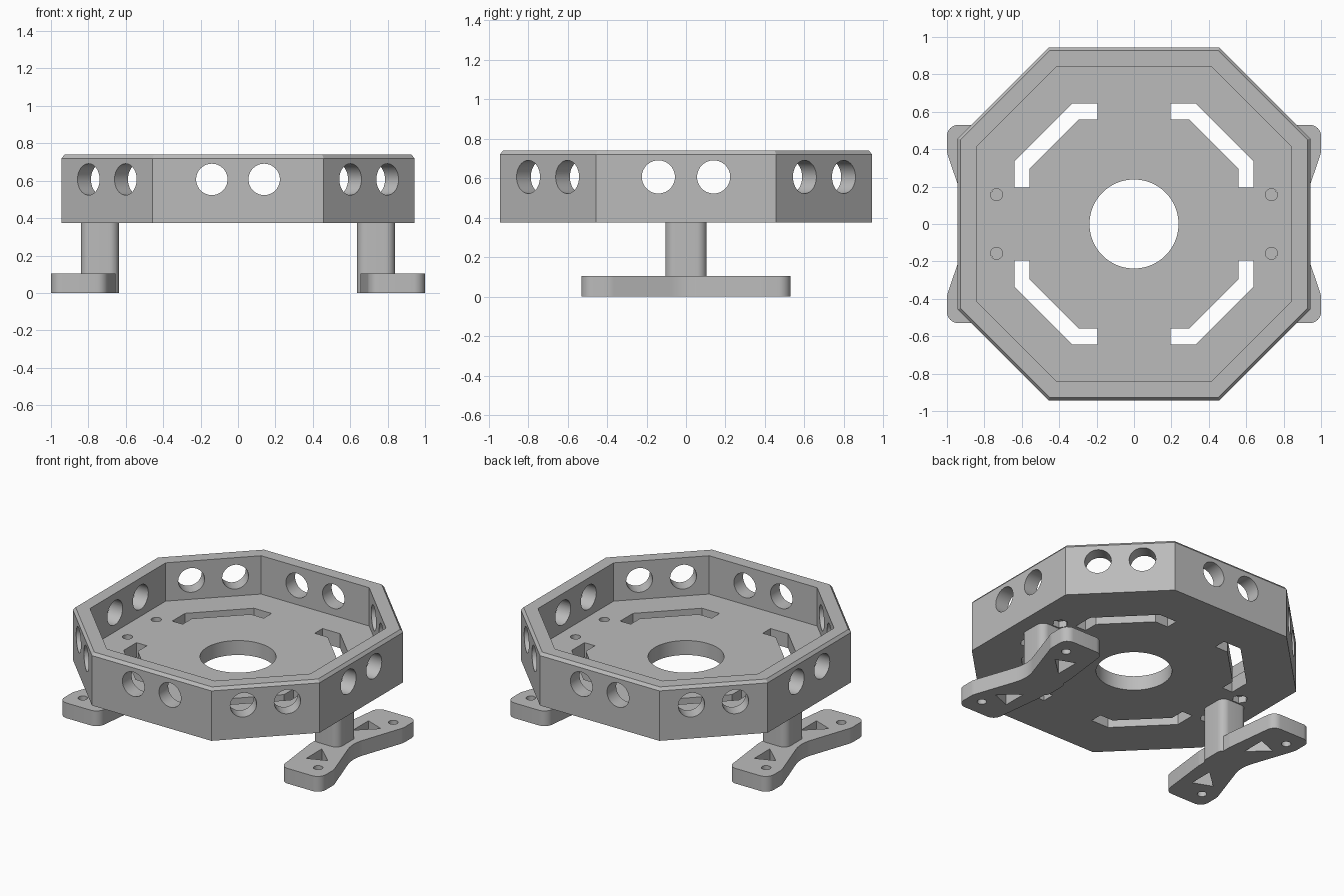
import bpy, bmesh, math
from mathutils import Matrix, Vector

cube = bpy.data.objects.get("Cube")
if cube:
    bpy.data.objects.remove(cube, do_unlink=True)

grey = bpy.data.materials.new("plain_grey")
grey.use_nodes = True
GREY = (0.5, 0.5, 0.5, 1)
grey.diffuse_color = GREY
grey.node_tree.nodes["Principled BSDF"].inputs["Base Color"].default_value = GREY


def loft(name, rings):
    """Closed solid through a list of equal-length rings of points."""
    bm = bmesh.new()
    loops = [[bm.verts.new(p) for p in ring] for ring in rings]
    for low, high in zip(loops, loops[1:]):
        for i in range(len(low)):
            j = (i + 1) % len(low)
            bm.faces.new((low[i], low[j], high[j], high[i]))
    bm.faces.new(loops[0][::-1])
    bm.faces.new(loops[-1])
    bmesh.ops.recalc_face_normals(bm, faces=bm.faces)
    mesh = bpy.data.meshes.new(name)
    bm.to_mesh(mesh)
    bm.free()
    mesh.materials.append(grey)
    obj = bpy.data.objects.new(name, mesh)
    bpy.context.collection.objects.link(obj)
    return obj


def prism(name, outline, z0, z1):
    return loft(name, [[(x, y, z) for x, y in outline] for z in (z0, z1)])


def circle(x, y, r, n):
    return [(x + r * math.cos(math.tau * i / n), y + r * math.sin(math.tau * i / n))
            for i in range(n)]


def rounded(points, steps=6):
    """Round each (x, y, radius) corner of an outline."""
    out = []
    for i, (x, y, r) in enumerate(points):
        p = Vector((x, y))
        if not r:
            out.append((x, y))
            continue
        a = (Vector(points[i - 1][:2]) - p).normalized()
        b = (Vector(points[(i + 1) % len(points)][:2]) - p).normalized()
        half = a.angle(b) / 2
        mid = p + (a + b).normalized() * (r / math.sin(half))
        start = p + a * (r / math.tan(half)) - mid
        end = p + b * (r / math.tan(half)) - mid
        for k in range(steps + 1):
            d = start.lerp(end, k / steps).normalized() * r
            out.append(tuple(mid + d))
    return out


def boolean(obj, others, operation):
    for other in others:
        mod = obj.modifiers.new("cut", "BOOLEAN")
        mod.operation, mod.object, mod.solver = operation, other, "EXACT"
        bpy.context.view_layer.objects.active = obj
        bpy.ops.object.modifier_apply(modifier=mod.name)
        bpy.data.objects.remove(other, do_unlink=True)


def octagon(a, c, z):
    return [(a, -c, z), (a, c, z), (c, a, z), (-c, a, z),
            (-a, c, z), (-a, -c, z), (-c, -a, z), (c, -a, z)]


BASE, FLOOR, TOP, FOOT = 0.375, 0.475, 0.74, 0.105

# Tray with a bevelled rim and recessed floor
tray = loft("octagonal_tray", [octagon(0.943, 0.457, BASE), octagon(0.943, 0.457, 0.72),
                               octagon(0.927, 0.45, TOP), octagon(0.843, 0.413, TOP),
                               octagon(0.843, 0.413, FLOOR)])
cutters = [prism("centre_cutter", circle(0, 0, 0.238, 64), 0.3, 0.6)]

# Angled slots and screw holes with hexagonal pockets, one per quadrant
SLOT = [(0.195, 0.645), (0.33, 0.645), (0.64, 0.335), (0.64, 0.195),
        (0.56, 0.195), (0.56, 0.295), (0.295, 0.56), (0.195, 0.56)]
for sx in (-1, 1):
    for sy in (-1, 1):
        cutters.append(prism("slot_cutter", [(x * sx, y * sy) for x, y in SLOT], 0.3, 0.6))
        cutters.append(prism("screw_cutter", circle(0.735 * sx, 0.157 * sy, 0.032, 24), 0.3, 0.6))
        cutters.append(prism("nut_cutter", circle(0.735 * sx, 0.157 * sy, 0.05, 6), 0.3, 0.42))

# Pair of round holes through each wall
for i in range(8):
    for side in (-0.14, 0.14):
        hole = prism("wall_cutter", circle(0, 0, 0.084, 40), 0.7, 1.1)
        hole.data.transform(Matrix.Rotation(i * math.pi / 4, 4, "Z")
                            @ Matrix.Translation((0, side, 0.607))
                            @ Matrix.Rotation(math.pi / 2, 4, "Y"))
        cutters.append(hole)
boolean(tray, cutters, "DIFFERENCE")
parts = [tray]

# Legs: rounded post on a waisted foot with triangular and round openings
FOOT_HALF = [(0.655, -0.15, 0.1), (0.7, -0.53, 0.06), (1.0, -0.53, 0.06), (1.0, -0.38, 0.1)]
foot_outline = FOOT_HALF + [(0.87, 0, 0.25)] + [(x, -y, r) for x, y, r in FOOT_HALF[::-1]]
POST = [(0.637, -0.105, 0.05), (0.84, -0.105, 0.05), (0.84, 0.105, 0.05), (0.637, 0.105, 0.05)]
TRIANGLE = [(0.76, 0.34), (0.89, 0.29), (0.76, 0.17)]
for side, label in ((1, "left"), (-1, "right")):
    foot = prism(label + "_leg", rounded(foot_outline), 0, FOOT)
    holes = []
    for s in (-1, 1):
        holes.append(prism("triangle_cutter", [(x, y * s) for x, y in TRIANGLE], -0.1, 0.2))
        holes.append(prism("foot_hole_cutter", circle(0.9, 0.41 * s, 0.03, 24), -0.1, 0.2))
    boolean(foot, holes, "DIFFERENCE")
    boolean(foot, [prism("post", rounded(POST), 0, BASE)], "UNION")
    if side < 0:
        foot.data.transform(Matrix.Rotation(math.pi, 4, "Z"))
    parts.append(foot)

# Smooth shading on the round surfaces only
bpy.ops.object.select_all(action="DESELECT")
for part in parts:
    part.select_set(True)
bpy.context.view_layer.objects.active = tray
bpy.ops.object.shade_smooth_by_angle(angle=math.radians(30))
